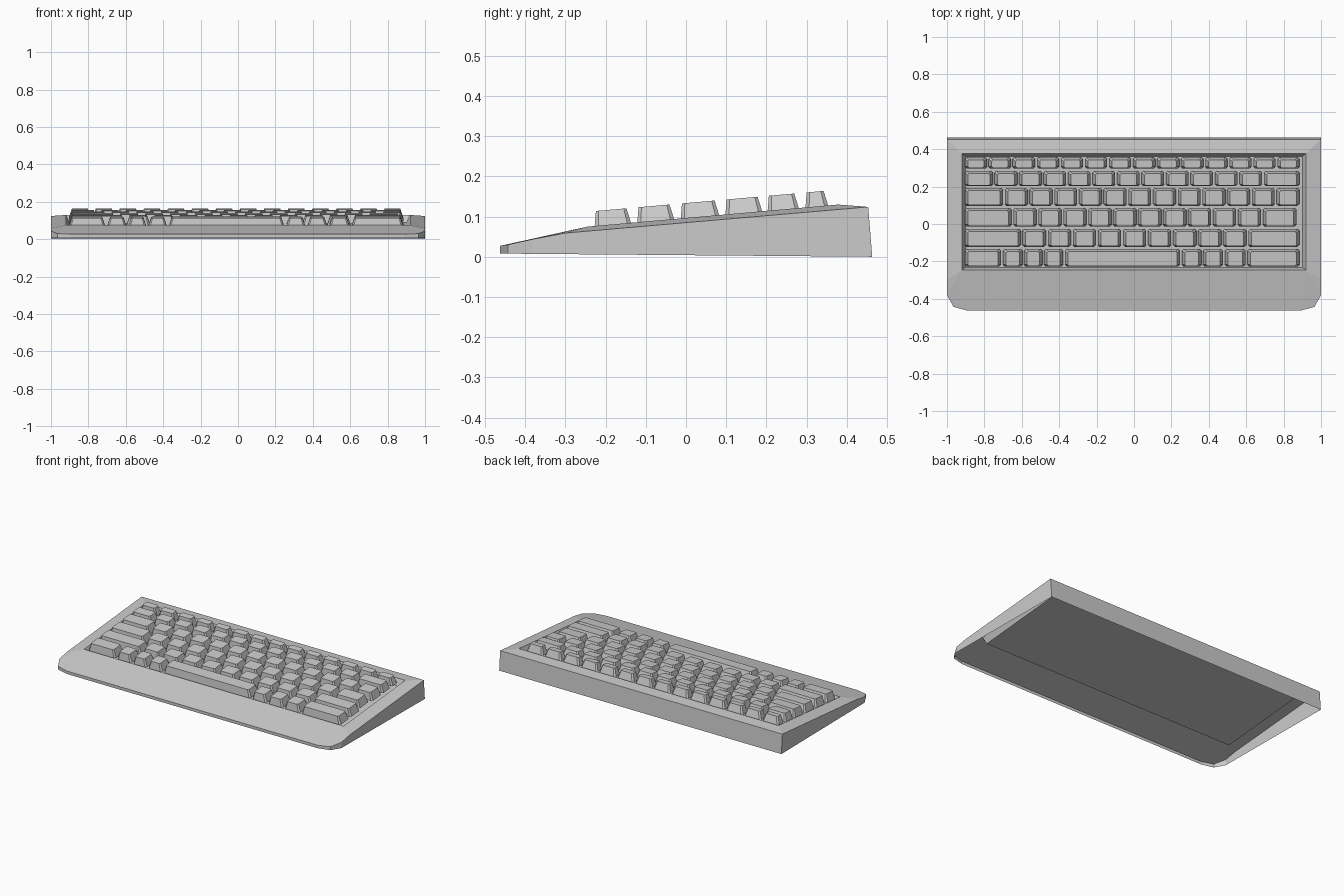
import bpy, bmesh

if "Cube" in bpy.data.objects:
    bpy.data.objects.remove(bpy.data.objects["Cube"])


def make_object(name, bm):
    bmesh.ops.recalc_face_normals(bm, faces=bm.faces)
    mesh = bpy.data.meshes.new(name)
    bm.to_mesh(mesh)
    bm.free()
    obj = bpy.data.objects.new(name, mesh)
    bpy.context.collection.objects.link(obj)
    return obj


def deck_z(y):
    """Height of the sloping key deck rim."""
    return 0.075 + (y + 0.245) * 0.088


def loft(bm, a, b):
    n = len(a)
    for i in range(n):
        j = (i + 1) % n
        bm.faces.new((a[i], a[j], b[j], b[i]))


# Case: open-bottomed wedge shell with a sunken key well
bm = bmesh.new()
half = [(0.89, -0.463, 0.027), (0.965, -0.443, 0.030), (1, -0.38, 0.044),
        (1, -0.30, 0.059), (1, 0.453, 0.124)]
outline = half + [(-x, y, z) for x, y, z in reversed(half)]
top = [bm.verts.new(p) for p in outline]
bottom = []
for x, y, z in outline:
    yb = 0.463 if y > 0.4 else y
    bottom.append(bm.verts.new((x, yb, 0.008 * (0.463 - yb) / 0.926)))
loft(bm, top, bottom)


def rect(x, y0, y1, drop):
    return [bm.verts.new((px, py, deck_z(py) - drop))
            for px, py in ((x, y0), (x, y1), (-x, y1), (-x, y0))]


rim = rect(0.92, -0.245, 0.378, 0)
floor = rect(0.90, -0.232, 0.362, 0.04)
loft(bm, rim, floor)
bm.faces.new(floor)
# Deck faces between outline and rim
bm.faces.new((top[9], top[0], rim[0], rim[3]))
bm.faces.new((top[4], top[5], rim[2], rim[1]))
bm.faces.new((top[3], top[4], rim[1], rim[0]))
bm.faces.new((top[5], top[6], rim[3], rim[2]))
for i in range(3):
    bm.faces.new((top[i], top[i + 1], rim[0]))
    bm.faces.new((top[9 - i], top[8 - i], rim[3]))
make_object("keyboard_case", bm)


# Keycaps: tapered blocks with clipped corners, steep front, sloped back
def ring(bm, x0, x1, y0, y1, c, lift):
    pts = [(x0 + c, y0), (x1 - c, y0), (x1, y0 + c), (x1, y1 - c),
           (x1 - c, y1), (x0 + c, y1), (x0, y1 - c), (x0, y0 + c)]
    return [bm.verts.new((x, y, deck_z(y) + lift)) for x, y in pts]


def add_key(bm, x0, x1, y0, y1):
    low = ring(bm, x0, x1, y0, y1, 0.010, -0.012)
    high = ring(bm, x0 + 0.016, x1 - 0.016, y0 + 0.004, y1 - 0.015, 0.007, 0.037)
    loft(bm, low, high)
    bm.faces.new(high)
    bm.faces.new(low[::-1])


def spaced(first_end, count, last_start, end=0.889):
    step = (last_start - first_end) / count
    return [-0.909] + [first_end + step * i for i in range(count + 1)] + [end]


rows = [
    ("function_keys", 0.296, 0.357, spaced(-0.782, 12, 0.762)),
    ("number_keys", 0.202, 0.284, spaced(-0.75, 11, 0.69)),
    ("upper_letter_keys", 0.097, 0.193, spaced(-0.695, 11, 0.757)),
    ("middle_letter_keys", -0.014, 0.086, spaced(-0.65, 10, 0.685, 0.874)),
    ("lower_letter_keys", -0.122, -0.026, spaced(-0.6, 9, 0.606)),
    ("space_row_keys", -0.228, -0.133,
     [-0.909, -0.705, -0.592, -0.485, -0.375, 0.252, 0.365, 0.482, 0.602, 0.889]),
]
for name, y0, y1, edges in rows:
    bm = bmesh.new()
    for a, b in zip(edges, edges[1:]):
        add_key(bm, a + 0.005, b - 0.005, y0, y1)
    make_object(name, bm)
